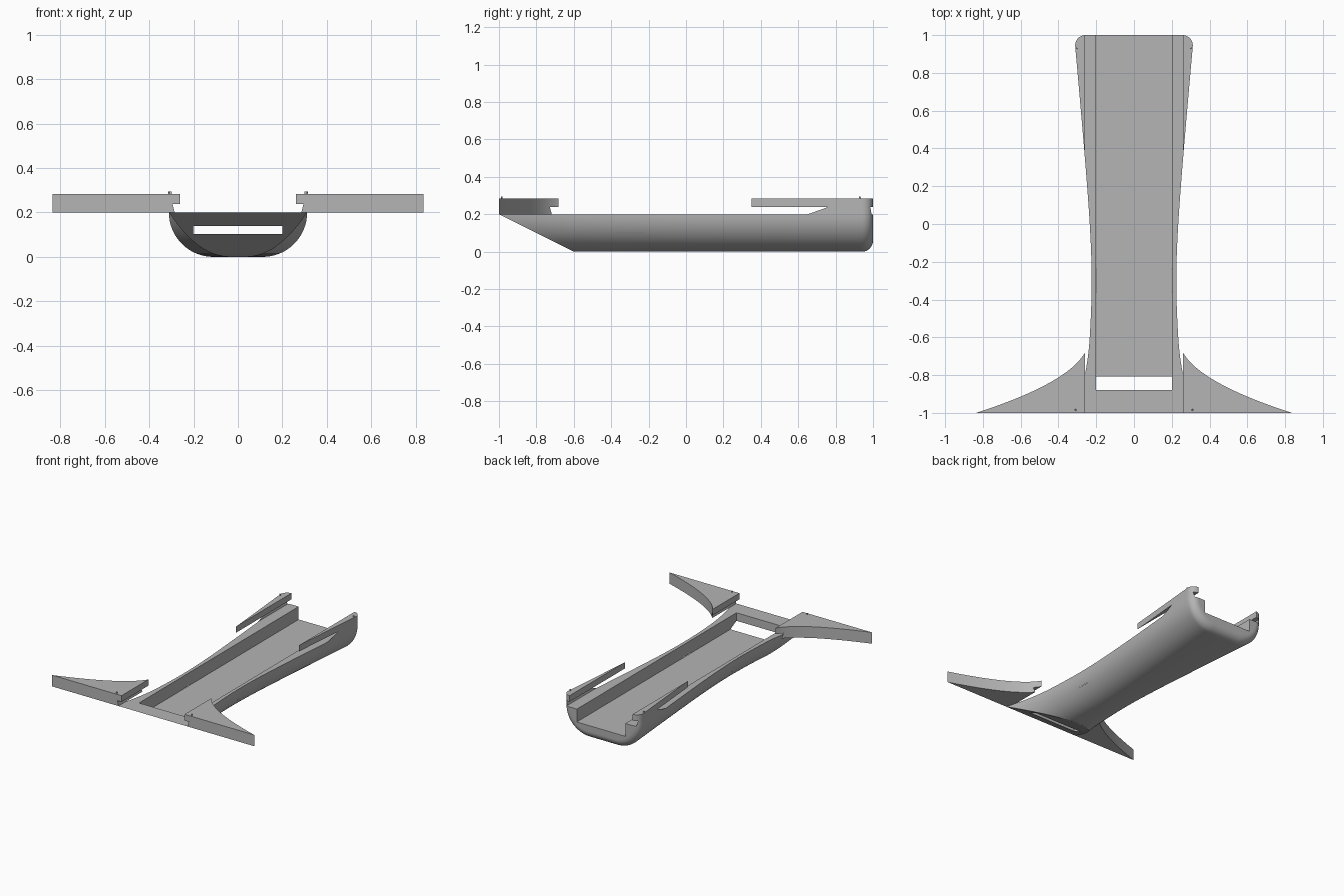
import bpy, bmesh, math
from mathutils import Vector

cube = bpy.data.objects.get("Cube")
if cube:
    bpy.data.objects.remove(cube)

TOP, RAIL_TOP, RADIUS, ROUND = 0.2, 0.284, 0.2, 0.06
FLOOR = 0.104

grey = bpy.data.materials.new("plain grey")
grey.use_nodes = True
colour = (0.46, 0.46, 0.46, 1)
grey.diffuse_color = colour
grey.node_tree.nodes["Principled BSDF"].inputs["Base Color"].default_value = colour


def make_object(name, bm):
    bmesh.ops.recalc_face_normals(bm, faces=bm.faces)
    mesh = bpy.data.meshes.new(name)
    bm.to_mesh(mesh)
    bm.free()
    mesh.materials.append(grey)
    obj = bpy.data.objects.new(name, mesh)
    bpy.context.collection.objects.link(obj)
    return obj


def loft(sections):
    """Skin a list of equal-length closed sections and cap both ends."""
    bm = bmesh.new()
    rings = [[bm.verts.new(p) for p in s] for s in sections]
    n = len(rings[0])
    for a, b in zip(rings, rings[1:]):
        for i in range(n):
            j = (i + 1) % n
            bm.faces.new((a[i], a[j], b[j], b[i]))
    bm.faces.new(rings[0])
    bm.faces.new(rings[-1])
    return bm


def cut(target, cutter):
    mod = target.modifiers.new("cut", "BOOLEAN")
    mod.operation = "DIFFERENCE"
    mod.solver = "EXACT"
    mod.object = cutter
    bpy.context.view_layer.objects.active = target
    bpy.ops.object.modifier_apply(modifier=mod.name)
    bpy.data.objects.remove(cutter)


def smooth(obj):
    bpy.ops.object.select_all(action="DESELECT")
    obj.select_set(True)
    bpy.context.view_layer.objects.active = obj
    bpy.ops.object.shade_smooth_by_angle(angle=math.radians(30))


# Plan outlines: half-width along the length
def waist(y):
    return 0.224 + 0.0325 * (math.hypot(1, (y + 0.3) / 0.35) - 1)


def hull_width(y):
    flare = max(0, (-0.6 - y) / 0.4)
    return waist(y) + 0.046 * flare ** 2


def wing_width(y):
    flare = max(0, (-0.6 - y) / 0.4)
    return waist(y) + 0.605 * flare ** 2.1 - 0.034 * flare ** 2


def stations(start):
    """Positions along y paired with the inset that rounds the rear end."""
    straight = 1 - ROUND
    out = [(start + (straight - start) * i / 80, 0) for i in range(80)]
    for i in range(13):
        a = math.pi / 2 * i / 12
        out.append((straight + ROUND * math.sin(a), ROUND * (1 - math.cos(a))))
    return out


# Hull: flat bottom with large rounded sides
def hull_section(y, inset):
    centre = hull_width(y) - RADIUS
    r = RADIUS - inset
    arc = [math.pi / 2 * i / 16 for i in range(17)]
    right = [(centre + r * math.cos(a), y, TOP - r * math.sin(a)) for a in arc]
    return right + [(-x, y, z) for x, y, z in reversed(right)]


bm = loft([hull_section(y, d) for y, d in stations(-1.02)])

# Sloping front underside
bmesh.ops.bisect_plane(bm, geom=bm.verts[:] + bm.edges[:] + bm.faces[:],
                       plane_co=Vector((0, -1, TOP)),
                       plane_no=Vector((0, -1, -2)), clear_outer=True)
bmesh.ops.holes_fill(bm, edges=[e for e in bm.edges if e.is_boundary], sides=0)
hull = make_object("hull", bm)

# Channel open at the rear, breaking through the front slope
channel = [(-0.2, FLOOR), (0.2, FLOOR), (0.2, 0.4), (-0.2, 0.4)]
cutter = make_object("channel_cutter", loft(
    [[(x, y, z) for x, z in channel] for y in (-0.88, 1.1)]))
cut(hull, cutter)
smooth(hull)


# Front wings and rear rails: one plate with an undercut slot along it
def plate_section(y, inset):
    w = wing_width(y) - inset
    return [(-w, y, TOP), (w, y, TOP), (w, y, RAIL_TOP), (-w, y, RAIL_TOP)]


rails = make_object("wings_and_rails", loft(
    [plate_section(y, d) for y, d in stations(-1)]))
half_slot = [(0.283, 0.19), (0.295, 0.238), (0.26, 0.238), (0.26, 0.35)]
slot = half_slot + [(-x, z) for x, z in reversed(half_slot)]
cutter = make_object("slot_cutter", loft(
    [[(x, y, z) for x, z in slot] for y in (-1.1, 1.1)]))
cut(rails, cutter)
smooth(rails)

# Small studs on top of the wings and rails
for side, label in ((1, "left"), (-1, "right")):
    for y, x, end in ((-0.985, 0.31, "front"), (0.93, 0.304, "rear")):
        bm = bmesh.new()
        bmesh.ops.create_cone(bm, cap_ends=True, segments=12,
                              radius1=0.005, radius2=0.004, depth=0.012)
        bmesh.ops.translate(bm, verts=bm.verts,
                            vec=(side * x, y, RAIL_TOP + 0.004))
        make_object(f"{end}_{label}_stud", bm)
